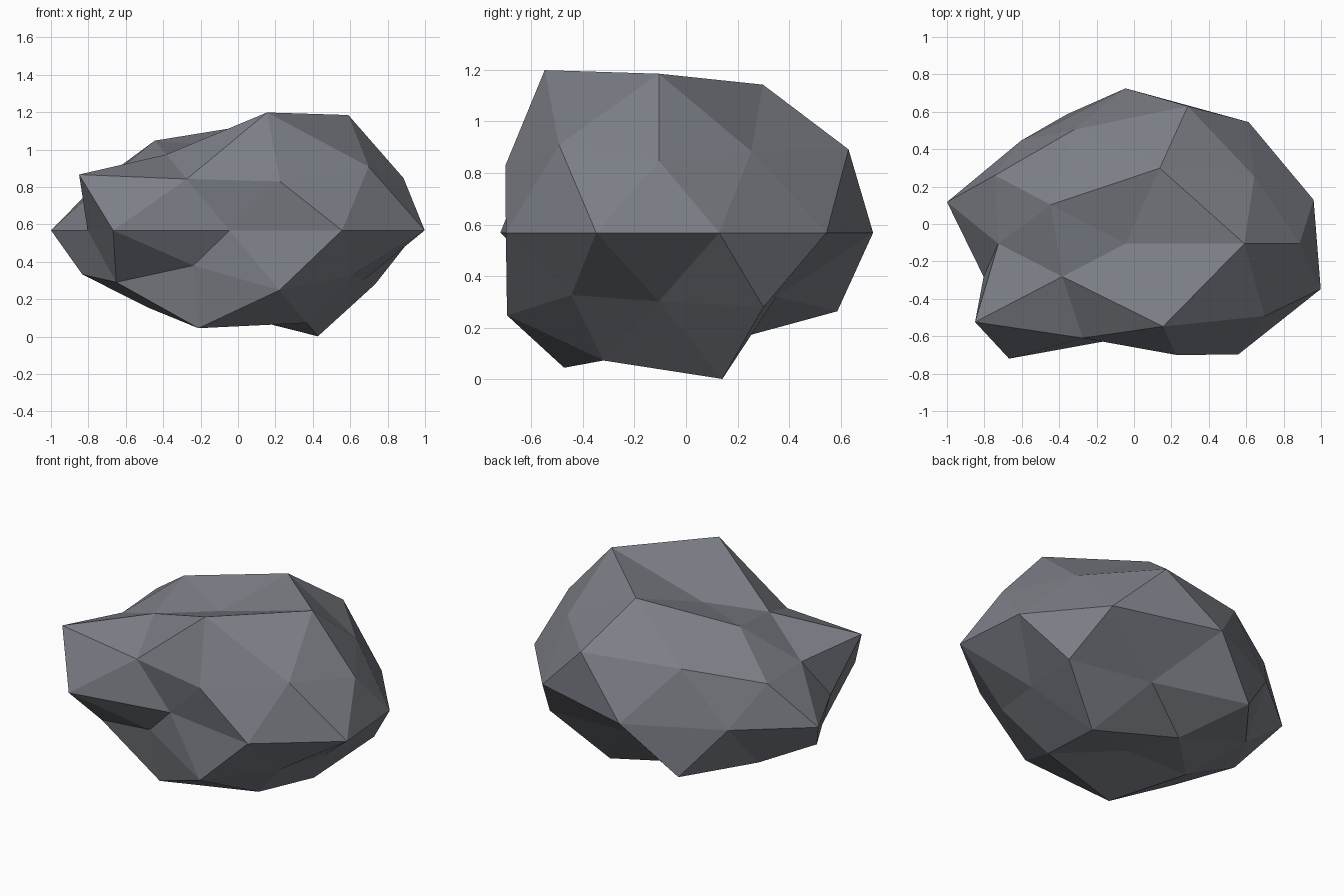
import bpy
import bmesh
import math
from mathutils import Vector

cube = bpy.data.objects.get("Cube")
if cube:
    bpy.data.objects.remove(cube, do_unlink=True)

# Rock proportions
CENTRE = Vector((-0.045, -0.105, 0.568))
STRETCH = Vector((1.0, 0.717, 0.6))

# Bulge of each ring, from top to bottom, anticlockwise from +x
RINGS = [
    [0.74],
    [1.208, 1.125, 0.94, 0.795, 1.235],
    [1.0, 1.05, 0.80, 0.87, 1.08],
    [1.04, 1.205, 0.967, 1.112, 0.975],
    [1.057, 1.12, 1.158, 0.95, 1.004, 0.798, 1.06, 0.70, 1.023, 1.097],
    [1.075, 1.134, 0.88, 0.70, 0.90],
    [0.843, 0.785, 0.88, 0.88, 1.015],
    [1.11, 0.81, 0.815, 1.025, 0.97],
    [0.70],
]


def ring_angle(v):
    return (math.degrees(math.atan2(v.co.y, v.co.x)) + 1) % 360


# Faceted ball, pushed in and out along its radii
bm = bmesh.new()
bmesh.ops.create_icosphere(bm, subdivisions=2, radius=1)
remaining = sorted(bm.verts, key=lambda v: -v.co.z)
for bulges in RINGS:
    ring = sorted(remaining[:len(bulges)], key=ring_angle)
    remaining = remaining[len(bulges):]
    for v, bulge in zip(ring, bulges):
        v.co = CENTRE + v.co.normalized() * bulge * STRETCH
bmesh.ops.recalc_face_normals(bm, faces=bm.faces)
mesh = bpy.data.meshes.new("rock")
bm.to_mesh(mesh)
bm.free()
mesh.shade_flat()

# Stone colour
stone = bpy.data.materials.new("grey_stone")
stone.use_nodes = True
colour = (0.20, 0.21, 0.24, 1)
stone.diffuse_color = colour
stone.node_tree.nodes["Principled BSDF"].inputs["Base Color"].default_value = colour
mesh.materials.append(stone)

rock = bpy.data.objects.new("rock", mesh)
bpy.context.collection.objects.link(rock)
